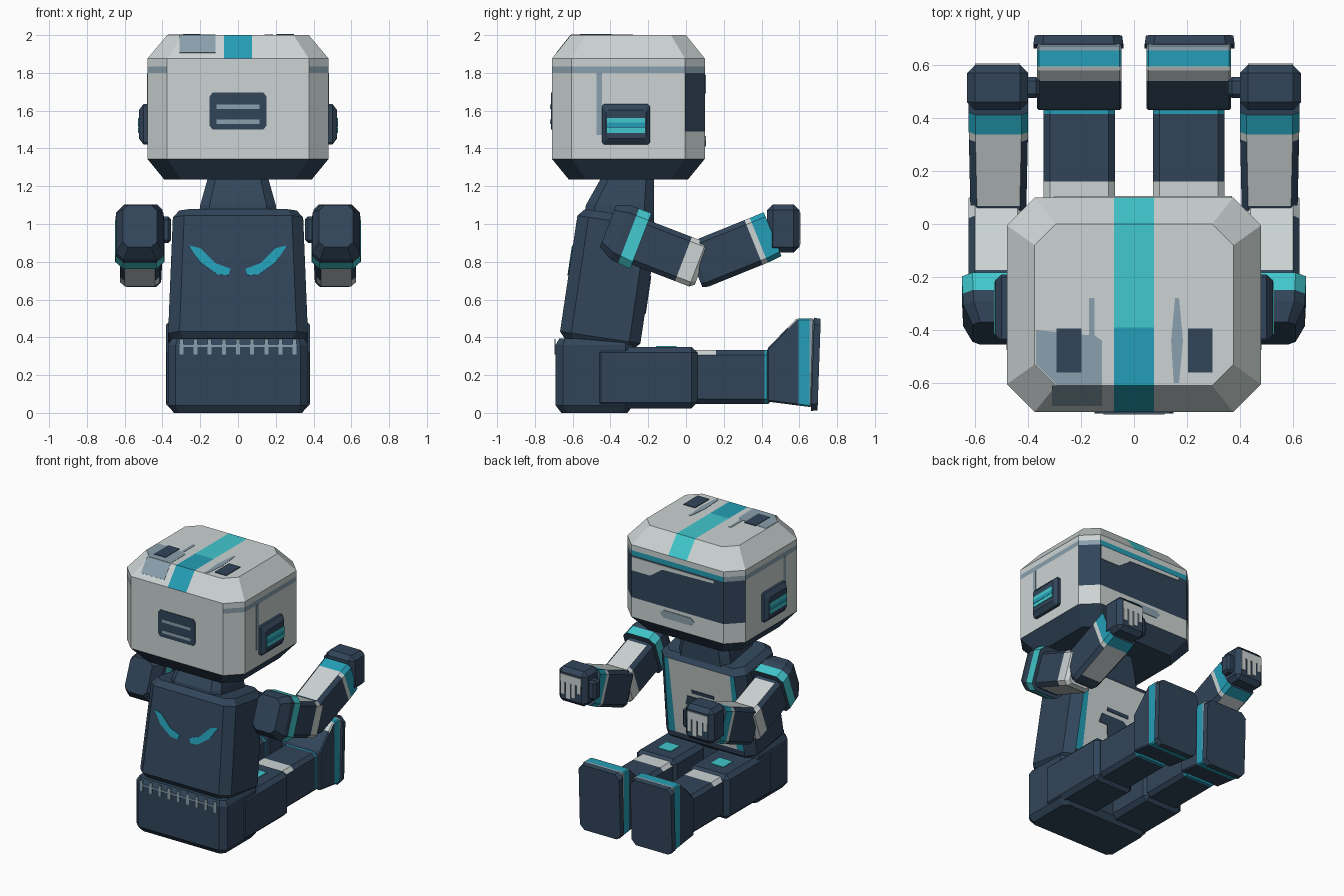
import bpy, bmesh, math
from mathutils import Matrix, Vector

cube = bpy.data.objects.get("Cube")
if cube:
    bpy.data.objects.remove(cube, do_unlink=True)


def material(name, rgb):
    lin = [((c / 255 + 0.055) / 1.055) ** 2.4 for c in rgb] + [1.0]
    m = bpy.data.materials.new(name)
    m.use_nodes = True
    m.diffuse_color = lin
    m.node_tree.nodes["Principled BSDF"].inputs["Base Color"].default_value = lin
    return m


LIGHT = material("light grey", (204, 212, 211))
NAVY = material("navy", (49, 69, 90))
CYAN = material("bright cyan", (65, 200, 205))
TEAL = material("teal", (36, 158, 182))
SLATE = material("slate grey", (138, 160, 173))


def place(x, y, z, rx=0, rz=0):
    return (Matrix.Translation((x, y, z)) @ Matrix.Rotation(math.radians(rz), 4, 'Z')
            @ Matrix.Rotation(math.radians(rx), 4, 'X'))


def finish(bm, name, mats, matrix, cuts=(), rule=None):
    """Cut along axis planes, colour faces by rule(centre, normal), make the object."""
    for axis, value in cuts:
        no = Vector([float(axis == a) for a in "xyz"])
        bmesh.ops.bisect_plane(bm, geom=bm.verts[:] + bm.edges[:] + bm.faces[:],
                               plane_co=no * value, plane_no=no)
    bmesh.ops.recalc_face_normals(bm, faces=bm.faces[:])
    bm.normal_update()
    me = bpy.data.meshes.new(name)
    for m in mats:
        me.materials.append(m)
    if rule:
        for f in bm.faces:
            f.material_index = mats.index(rule(f.calc_center_median(), f.normal))
    bm.to_mesh(me)
    bm.free()
    ob = bpy.data.objects.new(name, me)
    ob.matrix_world = matrix
    bpy.context.collection.objects.link(ob)
    return ob


def loft(name, rings, mats, matrix=Matrix(), cuts=(), rule=None):
    """Chamfered rectangles (height, half width, y0, y1, chamfer) joined along local z."""
    bm = bmesh.new()
    loops = []
    for z, h, a, b, c in rings:
        half = [(h - c, a), (h, a + c), (h, b - c), (h - c, b)]
        ring = half + [(-x, y) for x, y in reversed(half)]
        loops.append([bm.verts.new((x, y, z)) for x, y in ring])
    for lo, hi in zip(loops, loops[1:]):
        for i in range(8):
            j = (i + 1) % 8
            bm.faces.new((lo[i], lo[j], hi[j], hi[i]))
    bm.faces.new(loops[0][::-1])
    bm.faces.new(loops[-1])
    return finish(bm, name, mats, matrix, cuts, rule)


def block(name, size, matrix, bevel, mats, cuts=(), rule=None):
    bm = bmesh.new()
    bmesh.ops.create_cube(bm, size=1, matrix=Matrix.Diagonal((*size, 1)))
    bmesh.ops.bevel(bm, geom=bm.edges[:], offset=bevel, segments=1, affect='EDGES')
    return finish(bm, name, mats, matrix, cuts, rule)


def plate(name, pts, mat, matrix, thick=0.005):
    bm = bmesh.new()
    f = bm.faces.new([bm.verts.new((x, y, 0)) for x, y in pts])
    top = bmesh.ops.extrude_face_region(bm, geom=[f])["geom"]
    for v in top:
        if isinstance(v, bmesh.types.BMVert):
            v.co.z += thick
    return finish(bm, name, [mat], matrix)


def rect(x0, x1, y0, y1):
    return [(x0, y0), (x1, y0), (x1, y1), (x0, y1)]


# Head: chamfered shell with top stripe, visor band and dark chin
def head_colour(c, n):
    if c.z < 1.345:
        return NAVY
    if c.z > 1.875:
        return LIGHT if abs(c.x) > 0.075 else TEAL if c.y < -0.39 else CYAN
    if c.y > 0.01 and 1.49 < c.z < 1.8:
        return NAVY
    if 1.8 < c.z < 1.835:
        return TEAL if n.y > 0.9 else SLATE if abs(n.x) > 0.3 else LIGHT
    return LIGHT


loft("head", [(1.235, 0.39, -0.62, 0.01, 0.09), (1.345, 0.48, -0.71, 0.10, 0.105),
              (1.875, 0.48, -0.71, 0.10, 0.105), (2.0, 0.375, -0.61, 0.0, 0.08)],
     [LIGHT, NAVY, CYAN, TEAL, SLATE],
     cuts=[("x", -0.075), ("x", 0.075), ("y", -0.39), ("z", 1.49), ("z", 1.8), ("z", 1.835)],
     rule=head_colour)

# Head markings: face, rear vent, top
face = place(0, 0.10, 0, 90, 180)
plate("visor_glare", [(-0.37, 1.79), (-0.37, 1.69), (-0.22, 1.69), (-0.12, 1.76),
                      (0.3, 1.77), (0.3, 1.79)], LIGHT, face)
plate("mouth", [(-0.14, 1.44), (-0.11, 1.41), (0.11, 1.41), (0.14, 1.44), (0.11, 1.465), (-0.11, 1.465)],
      SLATE, face)
rear = place(0, -0.71, 0, 90)
plate("rear_vent", [(-0.15, 1.52), (-0.135, 1.5), (0.135, 1.5), (0.15, 1.52), (0.15, 1.675),
                    (0.135, 1.695), (-0.135, 1.695), (-0.15, 1.675)], NAVY, rear)
for z in (1.53, 1.61):
    plate("rear_vent_slot", rect(-0.115, 0.115, z, z + 0.022), SLATE, rear, 0.009)
crown = place(0, 0, 2.0)
plate("crown_patch", [(-0.29, -0.61), (-0.12, -0.61), (-0.12, -0.44), (-0.15, -0.42), (-0.15, -0.28),
                      (-0.17, -0.28), (-0.17, -0.42), (-0.37, -0.40), (-0.37, -0.53)], SLATE, crown, 0.002)
plate("crown_patch_edge", rect(-0.31, -0.12, 0.04, 0.158), SLATE, place(0, -0.71, 1.875, 51.3), 0.002)
plate("crown_line", [(0.15, -0.6), (0.17, -0.6), (0.185, -0.44), (0.17, -0.28), (0.155, -0.28), (0.14, -0.44)],
      SLATE, crown, 0.002)
for x in (-0.245, 0.25):
    plate("crown_vent", rect(x - 0.047, x + 0.047, -0.56, -0.395), NAVY, crown)

# Neck
loft("neck", [(0.95, 0.22, -0.55, -0.17, 0.05), (1.10, 0.20, -0.53, -0.17, 0.05),
              (1.26, 0.155, -0.44, -0.17, 0.04)], [NAVY])

# Torso leaning forward, light chest with teal side strips
def torso_colour(c, n):
    if n.y > 0.9 and c.z > 0.08:
        return LIGHT if abs(c.x) < 0.25 else TEAL
    return NAVY


torso = place(0, -0.46, 0.36, -8.5)
loft("torso", [(0, 0.34, -0.18, 0.18, 0.05), (0.04, 0.37, -0.215, 0.215, 0.06),
               (0.66, 0.345, -0.215, 0.215, 0.06), (0.70, 0.31, -0.18, 0.18, 0.05)],
     [NAVY, LIGHT, TEAL], torso, [("x", -0.25), ("x", 0.25), ("z", 0.08)], torso_colour)
chest = torso @ place(0, 0.215, 0, 90, 180)
plate("chest_panel", [(-0.12, 0.40), (-0.14, 0.33), (-0.07, 0.33), (-0.05, 0.22), (0.02, 0.28),
                      (0.1, 0.2), (0.13, 0.36), (0.06, 0.4)], NAVY, chest)
plate("chest_bar", rect(-0.08, 0.1, 0.43, 0.455), NAVY, chest)
back = torso @ place(0, -0.215, 0, 90)
for s in (1, -1):
    eye = [(0.26, 0.50), (0.20, 0.485), (0.12, 0.405), (0.04, 0.375), (0.05, 0.34), (0.11, 0.345), (0.20, 0.41)]
    plate("back_marking", [(s * x, z) for x, z in eye], TEAL, back)

# Pelvis with belt fringe
loft("pelvis", [(0, 0.34, -0.66, -0.31, 0.03), (0.04, 0.37, -0.69, -0.28, 0.04),
                (0.36, 0.37, -0.69, -0.28, 0.04), (0.395, 0.35, -0.67, -0.30, 0.03)], [NAVY])
hips = place(0, -0.69, 0, 90)
plate("belt_line", rect(-0.31, 0.31, 0.35, 0.36), SLATE, hips)
for i in range(9):
    x = (i - 4) * 0.075
    plate("belt_fringe", rect(x - 0.011, x + 0.011, 0.31, 0.39), SLATE, hips)


def shoulder_colour(c, n):
    return CYAN if -0.035 < c.z < 0.034 else NAVY


def upper_arm_colour(c, n):
    return LIGHT if c.z > 0.28 or (abs(n.y) > 0.9 and c.z > 0.06) else NAVY


def forearm_colour(c, n):
    if c.z > 0.35:
        return TEAL if c.z < 0.43 else NAVY
    return LIGHT if c.z > 0.32 or (abs(n.y) > 0.9 and c.z > 0.06) else NAVY


def shin_colour(c, n):
    if c.y > 0.175:
        return TEAL
    return LIGHT if c.y < -0.08 and n.z > 0.3 else NAVY


def foot_colour(c, n):
    if 0.595 < c.y < 0.655:
        return TEAL
    if c.y > 0.655:
        return SLATE
    return LIGHT if c.y > 0.54 and n.z > 0.3 else NAVY


for s, side in ((1, "left"), (-1, "right")):
    # Arm: shoulder cap, upper arm, forearm
    upper = place(s * 0.52, -0.275, 0.915, -111)
    loft(side + "_shoulder", [(-0.155, 0.09, -0.14, 0.10, 0.03), (-0.08, 0.125, -0.165, 0.14, 0.04),
                              (0.035, 0.13, -0.165, 0.15, 0.04)],
         [NAVY, CYAN], upper, [("z", -0.035)], shoulder_colour)
    loft(side + "_upper_arm", [(0, 0.105, -0.125, 0.125, 0.025), (0.36, 0.105, -0.125, 0.125, 0.025),
                               (0.385, 0.085, -0.1, 0.105, 0.02)],
         [NAVY, LIGHT], upper, [("z", 0.06), ("z", 0.28)], upper_arm_colour)
    loft(side + "_forearm", [(-0.02, 0.09, -0.1, 0.12, 0.02), (0.01, 0.105, -0.125, 0.13, 0.025),
                             (0.36, 0.112, -0.125, 0.13, 0.025), (0.43, 0.112, -0.125, 0.125, 0.025)],
         [NAVY, LIGHT, TEAL], place(s * 0.512, 0.06, 0.785, -68),
         [("z", 0.06), ("z", 0.32), ("z", 0.35)], forearm_colour)

    # Hand, thumb and painted fingers
    block(side + "_hand", (0.23, 0.17, 0.255), place(s * 0.515, 0.515, 0.977), 0.03, [NAVY])
    block(side + "_thumb", (0.08, 0.08, 0.14), place(s * 0.395, 0.515, 0.97), 0.015, [NAVY])
    palm = place(s * 0.515, 0.60, 0.977, 90, 180)
    plate(side + "_knuckles", rect(-0.085, 0.085, 0.03, 0.085), LIGHT, palm)
    for i, low in enumerate((-0.06, -0.085, -0.07, -0.03)):
        x = -0.066 + i * 0.044
        plate(side + "_finger", rect(x - 0.015, x + 0.015, low, 0.03), LIGHT, palm)

    # Leg: thigh with knee patch, shin with ankle band
    block(side + "_thigh", (0.325, 0.54, 0.325), place(s * 0.215, -0.21, 0.187), 0.03, [NAVY])
    plate(side + "_thigh_patch", rect(-0.055, 0.055, -0.06, 0.05), CYAN, place(s * 0.215, -0.1, 0.35))
    block(side + "_shin", (0.27, 0.44, 0.285), place(s * 0.207, 0.24, 0.19), 0.025, [NAVY, LIGHT, TEAL],
          [("y", -0.08), ("y", 0.175)], shin_colour)

    # Foot: wedge profile swept across, plus chamfered sole
    bm = bmesh.new()
    prof = [(0.43, 0.06), (0.43, 0.34), (0.585, 0.50), (0.68, 0.50), (0.665, 0.03)]
    f = bm.faces.new([bm.verts.new((-0.16, y, z)) for y, z in prof])
    for v in bmesh.ops.extrude_face_region(bm, geom=[f])["geom"]:
        if isinstance(v, bmesh.types.BMVert):
            v.co.x = 0.16
    bmesh.ops.recalc_face_normals(bm, faces=bm.faces[:])
    bmesh.ops.bevel(bm, geom=bm.edges[:], offset=0.008, segments=1, affect='EDGES')
    finish(bm, side + "_foot", [NAVY, LIGHT, TEAL, SLATE], place(s * 0.207, 0, 0),
           [("y", 0.54), ("y", 0.595), ("y", 0.655)], foot_colour)
    loft(side + "_sole", [(0, 0.17, -0.247, 0.247, 0.035), (0.035, 0.165, -0.242, 0.242, 0.035)],
         [NAVY], place(s * 0.21, 0.67, 0.257, -92))

    # Ear pod with glowing bars
    ear = place(s * 0.475, -0.318, 1.528, 90, 90 * s)
    loft(side + "_ear", [(0, 0.127, -0.107, 0.107, 0.01), (0.025, 0.127, -0.107, 0.107, 0.01),
                         (0.05, 0.105, -0.075, 0.075, 0.01)], [NAVY], ear)
    for lo, mat in ((-0.045, CYAN), (-0.017, TEAL), (0.008, CYAN)):
        plate(side + "_ear_bar", rect(-0.1, 0.1, lo, lo + 0.026), mat, ear @ place(0, 0, 0.049))
    plate(side + "_head_line", rect(-0.475, -0.445, 1.47, 1.8) if s > 0 else rect(0.445, 0.475, 1.47, 1.8),
          SLATE, place(s * 0.48, 0, 0, 90, 90 * s), 0.002)
